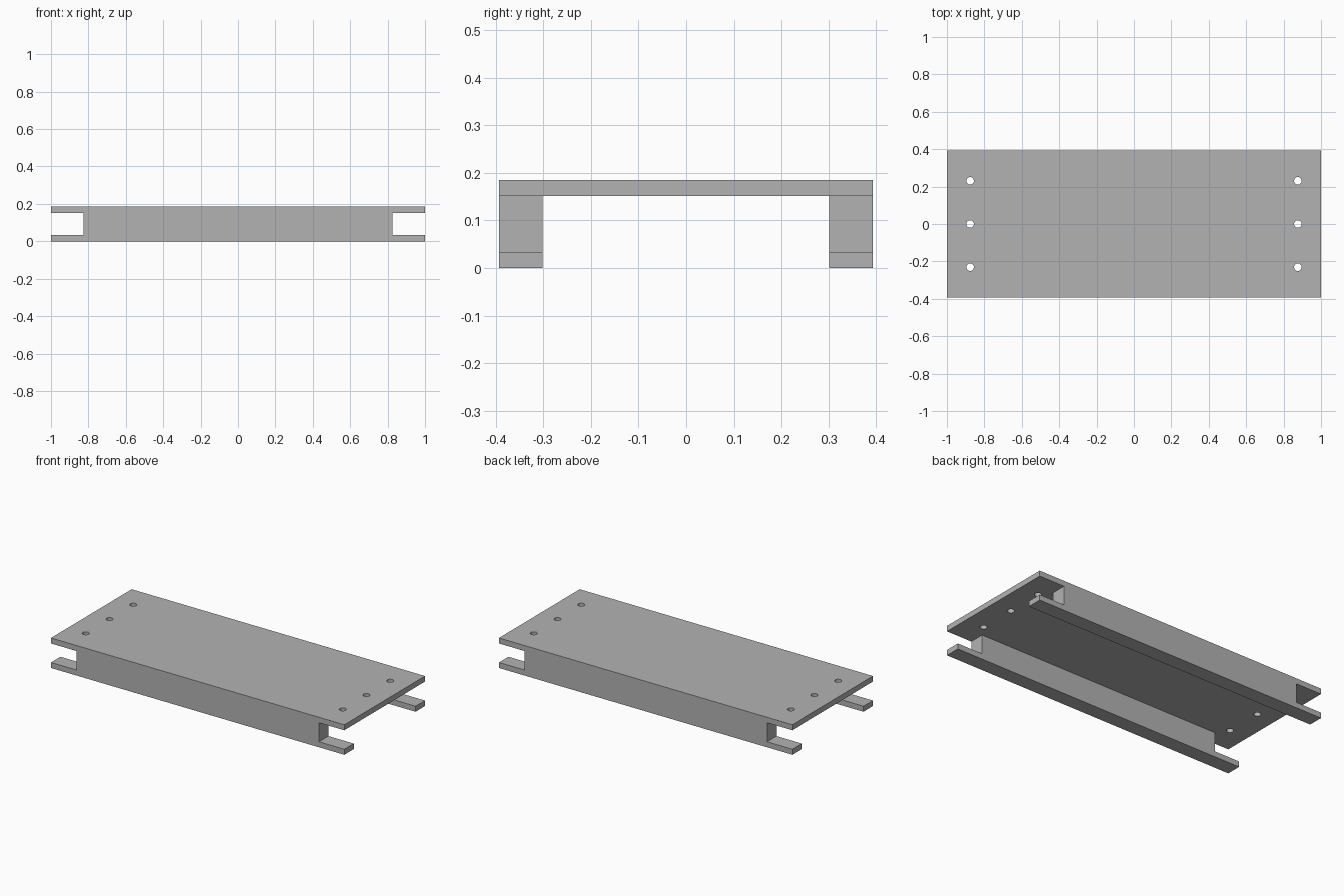
import bpy
import bmesh
from mathutils import Matrix, Vector

if "Cube" in bpy.data.objects:
    bpy.data.objects.remove(bpy.data.objects["Cube"], do_unlink=True)

HALF_WIDTH, HEIGHT = 0.393, 0.185
PLATE_BOTTOM, FLANGE_TOP = 0.151, 0.034
RAIL_INNER, WEB_END = 0.301, 0.827
HOLE_X, HOLE_Y, HOLE_RADIUS = 0.876, 0.231, 0.02

grey = bpy.data.materials.new("grey metal")
grey.use_nodes = True
colour = (0.45, 0.45, 0.45, 1)
grey.diffuse_color = colour
grey.node_tree.nodes["Principled BSDF"].inputs["Base Color"].default_value = colour


def add_object(name, bm):
    mesh = bpy.data.meshes.new(name)
    bm.to_mesh(mesh)
    bm.free()
    obj = bpy.data.objects.new(name, mesh)
    bpy.context.collection.objects.link(obj)
    mesh.materials.append(grey)
    return obj


def box(name, low, high):
    low, high = Vector(low), Vector(high)
    bm = bmesh.new()
    scale = Matrix.Diagonal((*(high - low), 1))
    bmesh.ops.create_cube(bm, size=1, matrix=Matrix.Translation((low + high) / 2) @ scale)
    return add_object(name, bm)


def cylinder(name, x, y):
    bm = bmesh.new()
    bmesh.ops.create_cone(bm, cap_ends=True, segments=32, radius1=HOLE_RADIUS,
                          radius2=HOLE_RADIUS, depth=HEIGHT,
                          matrix=Matrix.Translation((x, y, HEIGHT)))
    return add_object(name, bm)


def cut(target, cutter):
    cutter.hide_render = True
    mod = target.modifiers.new("cut", "BOOLEAN")
    mod.operation, mod.solver, mod.object = "DIFFERENCE", "EXACT", cutter
    bpy.context.view_layer.objects.active = target
    bpy.ops.object.modifier_apply(modifier=mod.name)
    bpy.data.objects.remove(cutter, do_unlink=True)


# Solid bench with a top plate and two side rails
bench = box("plate_with_side_rails", (-1, -HALF_WIDTH, 0), (1, HALF_WIDTH, HEIGHT))

# Open channel between the rails
cut(bench, box("channel_cutter", (-2, -RAIL_INNER, -1), (2, RAIL_INNER, PLATE_BOTTOM)))

for side in (-1, 1):
    # Notches between the plate and the lower flanges at each end
    ends = sorted((side * WEB_END, side * 2))
    cut(bench, box("notch_cutter", (ends[0], -1, FLANGE_TOP), (ends[1], 1, PLATE_BOTTOM)))
    # Row of bolt holes at each end
    for row in (-1, 0, 1):
        cut(bench, cylinder("hole_cutter", side * HOLE_X, row * HOLE_Y))

# Clean flat faces, with smooth hole walls
bm = bmesh.new()
bm.from_mesh(bench.data)
bmesh.ops.remove_doubles(bm, verts=bm.verts, dist=0.0001)
bmesh.ops.dissolve_limit(bm, angle_limit=0.01, verts=bm.verts, edges=bm.edges)
bm.to_mesh(bench.data)
bm.free()
bpy.ops.object.select_all(action="DESELECT")
bench.select_set(True)
bpy.context.view_layer.objects.active = bench
bpy.ops.object.shade_smooth_by_angle()
